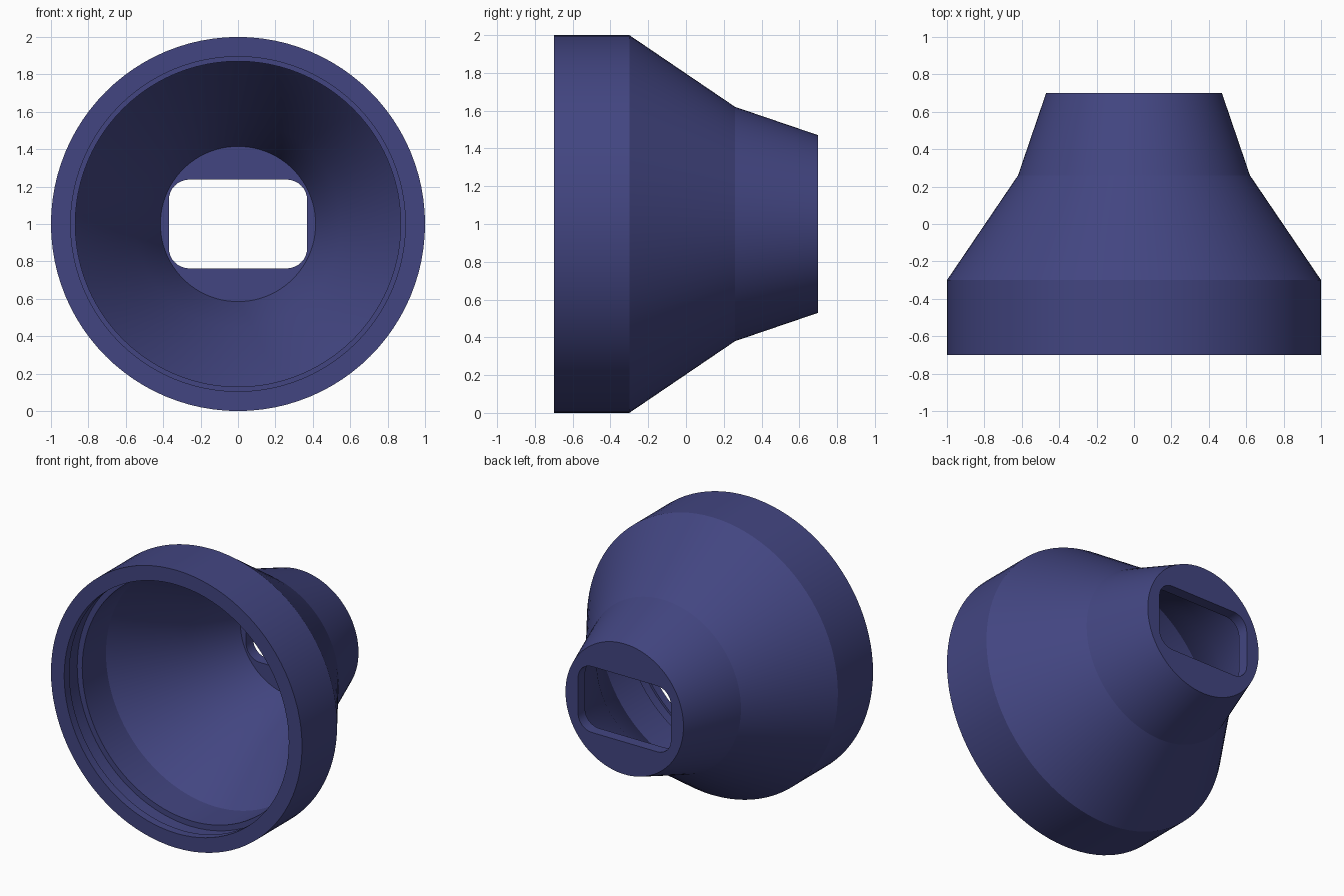
import bpy
import bmesh
from math import cos, sin, pi

cube = bpy.data.objects.get("Cube")
if cube:
    bpy.data.objects.remove(cube, do_unlink=True)

SEGMENTS = 96
CENTRE_Z = 1.0

# Radius and depth along y, from the back face round the rim to the inner floor
OUTER = [(0.47, 0.70), (0.62, 0.26), (1.0, -0.30), (1.0, -0.70)]
INNER = [(0.895, -0.70), (0.895, -0.64), (0.91, -0.64), (0.91, -0.53),
         (0.87, -0.53), (0.87, -0.26), (0.55, 0.23), (0.415, 0.62)]


def finish(name, bm):
    bmesh.ops.recalc_face_normals(bm, faces=bm.faces)
    mesh = bpy.data.meshes.new(name)
    bm.to_mesh(mesh)
    bm.free()
    obj = bpy.data.objects.new(name, mesh)
    bpy.context.collection.objects.link(obj)
    return obj


def lathe(name, profile):
    """Turn a profile about the y axis and cap both ends."""
    bm = bmesh.new()
    angles = [2 * pi * i / SEGMENTS for i in range(SEGMENTS)]
    rings = [[bm.verts.new((r * cos(a), y, CENTRE_Z + r * sin(a))) for a in angles]
             for r, y in profile]
    for a, b in zip(rings, rings[1:]):
        for i in range(SEGMENTS):
            j = (i + 1) % SEGMENTS
            bm.faces.new((a[i], a[j], b[j], b[i]))
    bm.faces.new(rings[0])
    bm.faces.new(rings[-1])
    return finish(name, bm)


def rounded_block(name, width, depth, height, radius, centre):
    """Box whose edges along y are rounded."""
    bm = bmesh.new()
    bmesh.ops.create_cube(bm, size=1)
    bmesh.ops.scale(bm, vec=(width, depth, height), verts=bm.verts)
    bmesh.ops.translate(bm, vec=centre, verts=bm.verts)
    edges = [e for e in bm.edges if abs(e.verts[0].co.y - e.verts[1].co.y) > depth / 2]
    bmesh.ops.bevel(bm, geom=edges, offset=radius, segments=8, profile=0.5,
                    affect='EDGES')
    return finish(name, bm)


# Hollow stepped funnel
housing = lathe("funnel_housing", OUTER + INNER)

# Rounded slot through the back wall
cutter = rounded_block("slot_cutter", 0.74, 0.5, 0.475, 0.11, (0, 0.7, CENTRE_Z))
slot = housing.modifiers.new("slot", 'BOOLEAN')
slot.operation = 'DIFFERENCE'
slot.solver = 'EXACT'
slot.object = cutter
bpy.ops.object.select_all(action='DESELECT')
housing.select_set(True)
bpy.context.view_layer.objects.active = housing
bpy.ops.object.modifier_apply(modifier=slot.name)
bpy.data.objects.remove(cutter, do_unlink=True)
bpy.ops.object.shade_smooth_by_angle(angle=pi / 12)

# Dark blue plastic
colour = (0.055, 0.06, 0.22, 1)
plastic = bpy.data.materials.new("blue_plastic")
plastic.use_nodes = True
plastic.diffuse_color = colour
plastic.node_tree.nodes["Principled BSDF"].inputs["Base Color"].default_value = colour
housing.data.materials.clear()
housing.data.materials.append(plastic)
